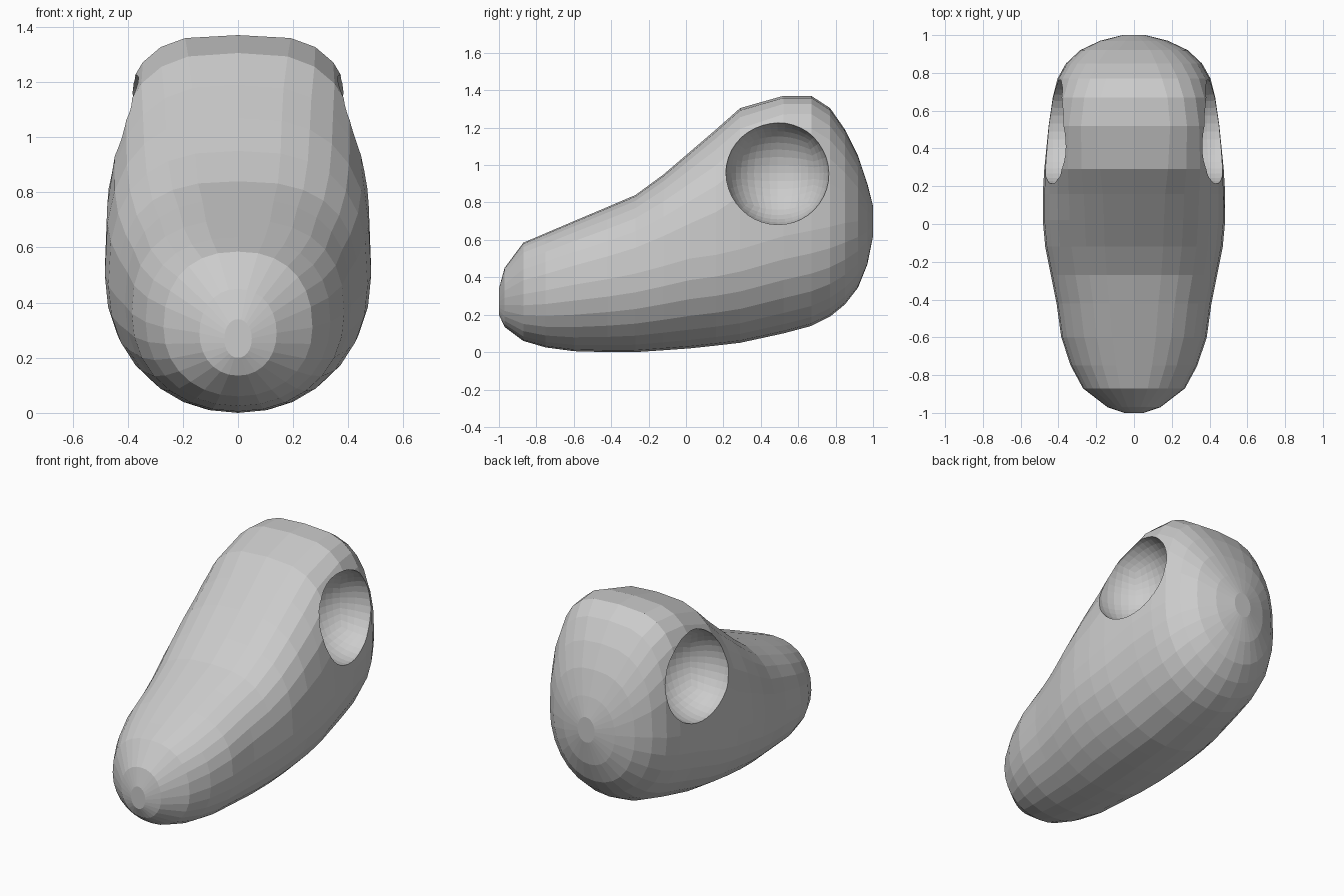
import bpy, bmesh, math
from mathutils import Vector

if "Cube" in bpy.data.objects:
    bpy.data.objects.remove(bpy.data.objects["Cube"])

grey = bpy.data.materials.new("plain grey")
grey.diffuse_color = (0.6, 0.6, 0.6, 1)
grey.use_nodes = True
grey.node_tree.nodes["Principled BSDF"].inputs["Base Color"].default_value = grey.diffuse_color

# Cross-sections along the head: y, bottom z, top z, half width, widest z, squareness of top
SECTIONS = [
    (-1.00, 0.20, 0.34, 0.05, 0.27, 2.0),
    (-0.97, 0.135, 0.45, 0.14, 0.29, 2.1),
    (-0.87, 0.06, 0.585, 0.27, 0.31, 2.3),
    (-0.75, 0.025, 0.636, 0.335, 0.33, 2.4),
    (-0.60, 0.005, 0.70, 0.385, 0.36, 2.5),
    (-0.42, 0.00, 0.776, 0.41, 0.39, 2.6),
    (-0.27, 0.00, 0.84, 0.44, 0.42, 2.7),
    (-0.12, 0.01, 0.95, 0.47, 0.46, 2.7),
    (0.02, 0.02, 1.07, 0.483, 0.50, 2.7),
    (0.16, 0.035, 1.19, 0.483, 0.52, 2.8),
    (0.29, 0.05, 1.305, 0.475, 0.55, 3.1),
    (0.52, 0.10, 1.37, 0.452, 0.62, 3.5),
    (0.67, 0.14, 1.37, 0.43, 0.65, 3.4),
    (0.77, 0.19, 1.305, 0.405, 0.67, 3.0),
    (0.85, 0.255, 1.19, 0.36, 0.69, 2.7),
    (0.92, 0.345, 1.05, 0.285, 0.70, 2.5),
    (0.97, 0.47, 0.90, 0.18, 0.70, 2.2),
    (1.00, 0.62, 0.78, 0.06, 0.70, 2.0),
]
SIDES = 28


def power(v, e):
    return math.copysign(abs(v) ** e, v) if abs(v) > 1e-6 else 0.0


def make_object(name, bm):
    mesh = bpy.data.meshes.new(name)
    bm.to_mesh(mesh)
    bm.free()
    mesh.materials.append(grey)
    obj = bpy.data.objects.new(name, mesh)
    bpy.context.collection.objects.link(obj)
    return obj


# Head: loft through the sections
bm = bmesh.new()
rings = []
for y, low, high, width, mid, square in SECTIONS:
    ring = []
    for i in range(SIDES):
        a = 2 * math.pi * i / SIDES
        c, s = math.cos(a), math.sin(a)
        e = 2 / (square if s > 0 else 2.1)
        reach = high - mid if s > 0 else mid - low
        ring.append(bm.verts.new((width * power(c, e), y, mid + reach * power(s, e))))
    rings.append(ring)
for r, q in zip(rings, rings[1:]):
    for i in range(SIDES):
        j = (i + 1) % SIDES
        bm.faces.new((r[i], r[j], q[j], q[i]))
bm.faces.new(rings[0])
bm.faces.new(rings[-1])
bmesh.ops.recalc_face_normals(bm, faces=bm.faces)
head = make_object("head", bm)

# Round eye sockets cut into both sides
for side in (-1, 1):
    bm = bmesh.new()
    bmesh.ops.create_cube(bm, size=2)
    bmesh.ops.subdivide_edges(bm, edges=bm.edges[:], cuts=9, use_grid_fill=True)
    centre = Vector((0.43 * side, 0.49, 0.957))
    for v in bm.verts:
        p = Vector([math.tan(k * math.pi / 4) for k in v.co])
        v.co = p.normalized() * 0.277 + centre
    cutter = make_object("socket_cutter", bm)
    cutter.hide_render = True
    mod = head.modifiers.new("socket", 'BOOLEAN')
    mod.operation = 'DIFFERENCE'
    mod.solver = 'EXACT'
    mod.object = cutter
    bpy.context.view_layer.objects.active = head
    bpy.ops.object.modifier_apply(modifier=mod.name)
    bpy.data.objects.remove(cutter)
